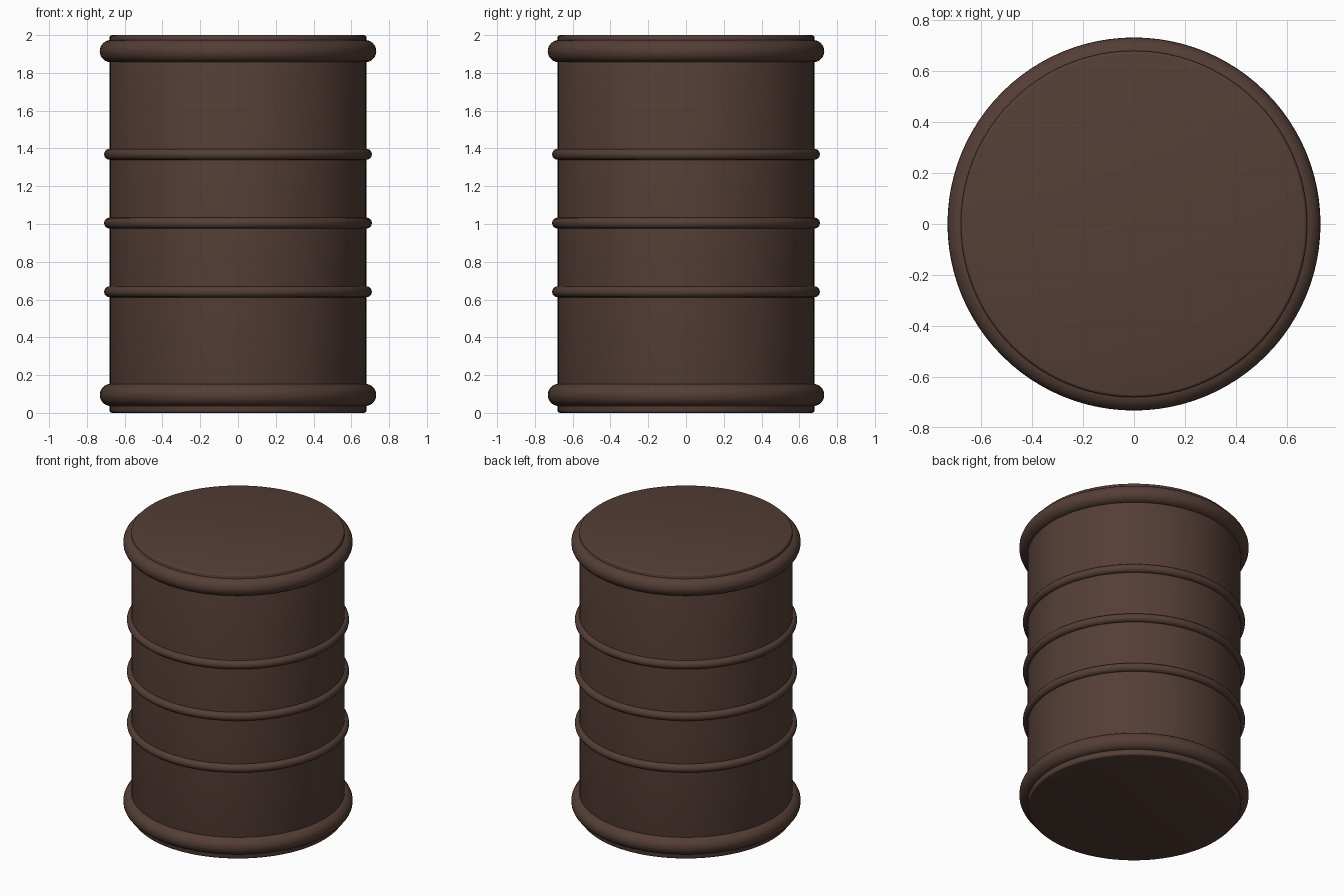
import bpy
import math

if "Cube" in bpy.data.objects:
    bpy.data.objects.remove(bpy.data.objects["Cube"])

brown = bpy.data.materials.new("dark brown")
brown.diffuse_color = (0.089, 0.048, 0.037, 1)
brown.use_nodes = True
brown.node_tree.nodes["Principled BSDF"].inputs["Base Color"].default_value = brown.diffuse_color


def finish(name):
    obj = bpy.context.object
    obj.name = name
    obj.data.materials.append(brown)
    return obj


def hoop(name, z, major, minor, sides):
    bpy.ops.mesh.primitive_torus_add(location=(0, 0, z), major_radius=major,
                                     minor_radius=minor, major_segments=96,
                                     minor_segments=sides)
    bpy.ops.object.shade_smooth()
    finish(name)


# Drum body with slightly rounded rims
bpy.ops.mesh.primitive_cylinder_add(vertices=96, radius=0.68, depth=2,
                                    location=(0, 0, 1))
body = finish("drum_body")
bevel = body.modifiers.new("rim_rounding", "BEVEL")
bevel.width = 0.012
bevel.segments = 3
bevel.limit_method = "ANGLE"
bevel.angle_limit = math.radians(40)
bpy.ops.object.modifier_apply(modifier=bevel.name)
bpy.ops.object.shade_smooth_by_angle(angle=math.radians(35))

# Thick hoops at both ends
for name, z in (("bottom_hoop", 0.095), ("top_hoop", 1.915)):
    hoop(name, z, 0.673, 0.059, 24)

# Thin ribs around the middle
for name, z in (("lower_rib", 0.641), ("middle_rib", 1.005), ("upper_rib", 1.369)):
    hoop(name, z, 0.68, 0.029, 16)
